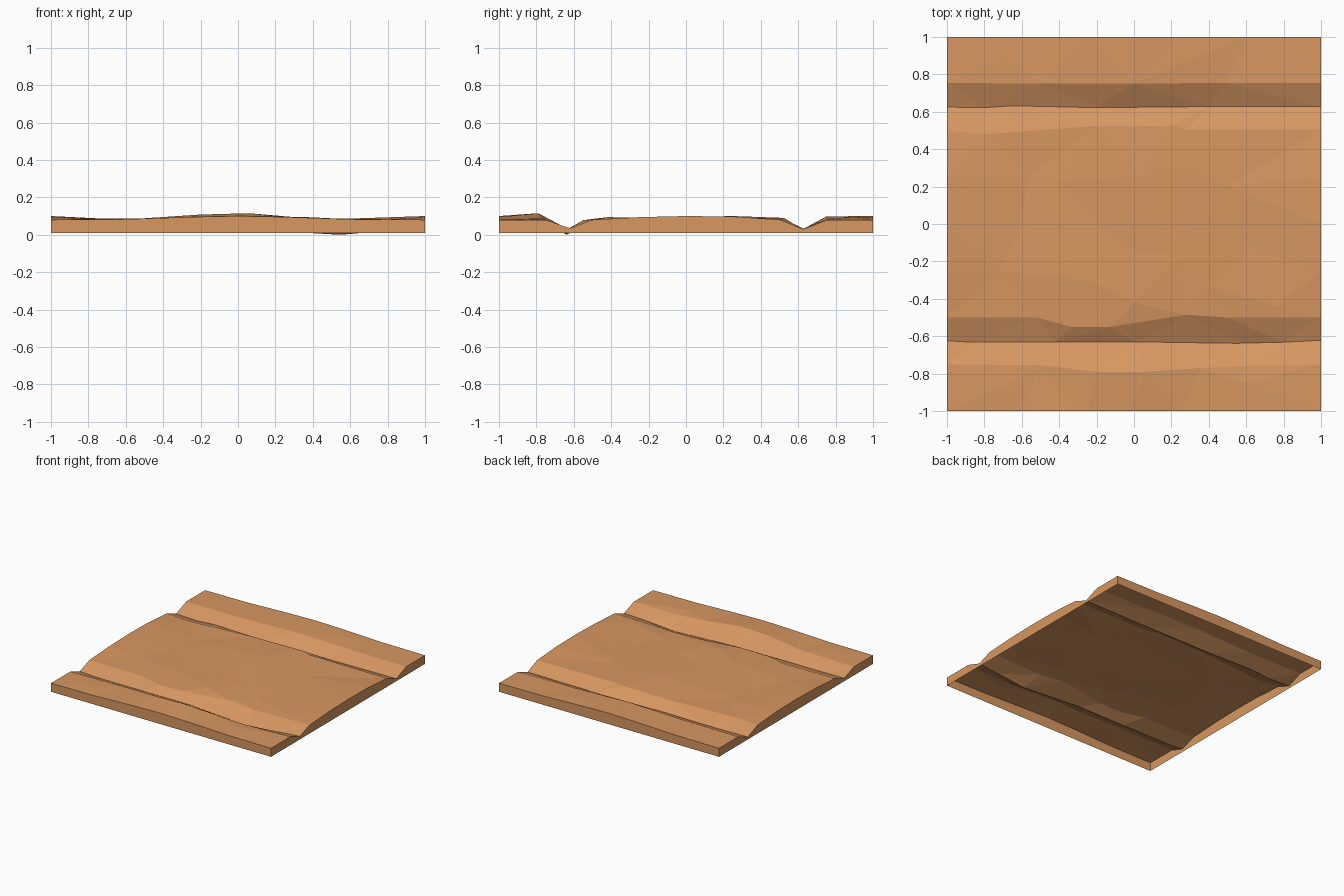
import bpy
import bmesh
from mathutils import Vector
from mathutils.geometry import delaunay_2d_cdt

cube = bpy.data.objects.get("Cube")
if cube:
    bpy.data.objects.remove(cube, do_unlink=True)

SKIRT_BOTTOM = 0.01

clay = bpy.data.materials.new("orange_clay")
clay.use_nodes = True
colour = (0.68, 0.31, 0.12, 1)
clay.diffuse_color = colour
clay.node_tree.nodes["Principled BSDF"].inputs["Base Color"].default_value = colour

# Terrain lines running across the tile, each point as x, y, height
front_edge = [(-1, -1, .08), (-.6, -1, .083), (-.25, -1, .095), (0, -1, .1),
              (.25, -1, .095), (.6, -1, .083), (1, -1, .08)]
front_outer_bank = [(-1, -.75, .08), (-.5, -.755, .088), (-.2, -.79, .108),
                    (.06, -.79, .115), (.35, -.77, .09), (.6, -.76, .075), (1, -.75, .08)]
front_trough = [(-1, -.625, .035), (-.85, -.632, .03), (-.42, -.632, .03), (0, -.63, .03),
                (.55, -.638, 0), (.8, -.632, .022), (1, -.622, .035)]
front_inner_bank = [(-1, -.5, .08), (-.52, -.5, .075), (-.33, -.55, .075),
                    (-.13, -.55, .078), (.28, -.485, .082), (.5, -.5, .07), (1, -.5, .08)]
back_inner_bank = [(-1, .5, .08), (-.8, .48, .08), (-.2, .525, .085),
                   (.2, .525, .09), (.28, .505, .085), (1, .505, .08)]
back_trough = [(-1, .625, .03), (-.8, .622, .025), (-.65, .632, .03), (-.2, .622, .028),
               (.4, .628, .025), (1, .628, .03)]
back_outer_bank = [(-1, .755, .08), (-.5, .75, .083), (0, .75, .098),
                   (.5, .755, .085), (1, .755, .08)]
back_edge = [(x, -y, z) for x, y, z in front_edge]
lines = [front_edge, front_outer_bank, front_trough, front_inner_bank,
         back_inner_bank, back_trough, back_outer_bank, back_edge]

# Raised middle of the two side edges
side_points = [(x, y, z) for x in (-1, 1)
               for y, z in ((-.25, .094), (0, .1), (.25, .097))]

# Loose points that give the ground its uneven facets
ground_points = [(-.57, .25, .08), (-.4, .23, .088), (-.05, -.13, .09), (-.72, -.25, .083),
                 (.25, -.17, .09), (.6, -.12, .077), (.77, -.44, .08), (.3, .3, .09),
                 (.04, .25, .1), (-.6, 0, .08), (.4, -.34, .082), (0, -.42, .094),
                 (.5, .2, .083), (-.25, -.3, .088), (.35, .9, .095), (-.7, .88, .083),
                 (.6, -.85, .085), (-.7, -.87, .088)]

points, line_edges = [], []
for line in lines:
    first = len(points)
    points += line
    line_edges += [(i, i + 1) for i in range(first, len(points) - 1)]
points += side_points + ground_points

# Triangulate the ground, keeping bank and trough lines as edges
flat, _, faces, sources, _, _ = delaunay_2d_cdt(
    [Vector(p[:2]) for p in points], line_edges, [], 0, 1e-5)
bm = bmesh.new()
verts = [bm.verts.new((v.x, v.y, points[src[0]][2])) for v, src in zip(flat, sources)]
for face in faces:
    bm.faces.new([verts[i] for i in face])

# Single-sheet skirt around the tile, open underneath
rim = [e for e in bm.edges if e.is_boundary]
skirt = bmesh.ops.extrude_edge_only(bm, edges=rim)["geom"]
for v in skirt:
    if isinstance(v, bmesh.types.BMVert):
        v.co.z = SKIRT_BOTTOM
bmesh.ops.recalc_face_normals(bm, faces=bm.faces)
bm.normal_update()
if sum(f.normal.z * f.calc_area() for f in bm.faces) < 0:
    bmesh.ops.reverse_faces(bm, faces=bm.faces)

mesh = bpy.data.meshes.new("ground_tile")
bm.to_mesh(mesh)
bm.free()
mesh.materials.append(clay)
bpy.context.scene.collection.objects.link(bpy.data.objects.new("ground_tile", mesh))
